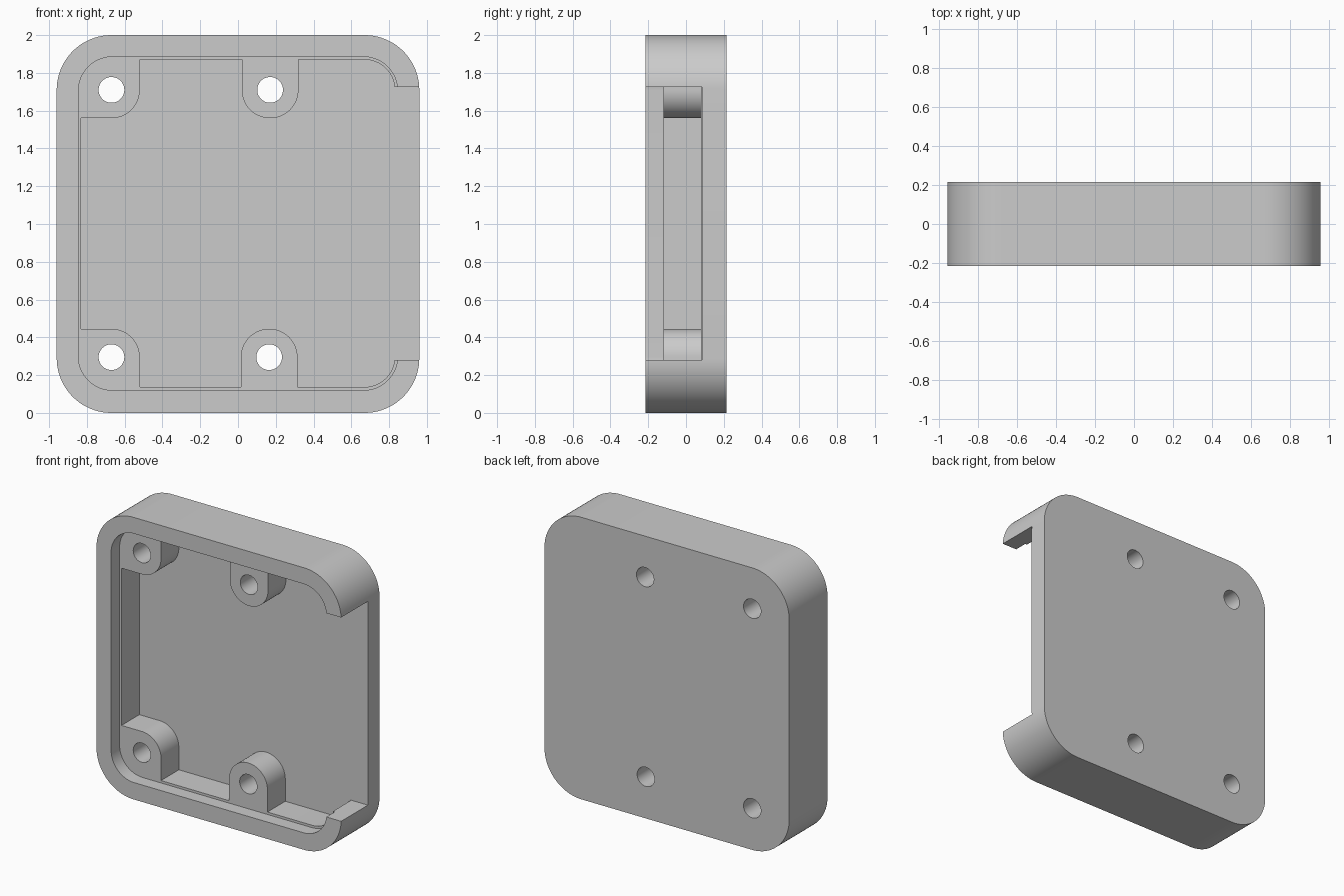
import bpy, bmesh, math
from mathutils import Vector

cube = bpy.data.objects.get("Cube")
if cube:
    bpy.data.objects.remove(cube, do_unlink=True)

grey = bpy.data.materials.new("light grey plastic")
grey.use_nodes = True
colour = (0.6, 0.6, 0.6, 1)
grey.diffuse_color = colour
grey.node_tree.nodes["Principled BSDF"].inputs["Base Color"].default_value = colour


def fillet(corners, steps=20):
    """Outline from (x, z, radius) right-angled corners."""
    pts = []
    for i, (x, z, r) in enumerate(corners):
        p = Vector((x, z))
        if not r:
            pts.append(p)
            continue
        a = (Vector(corners[i - 1][:2]) - p).normalized() * r
        b = (Vector(corners[(i + 1) % len(corners)][:2]) - p).normalized() * r
        centre = p + a + b
        for k in range(steps + 1):
            t = k / steps * math.pi / 2
            pts.append(centre - b * math.cos(t) - a * math.sin(t))
    # drop points that coincide where two arcs meet
    return [p for i, p in enumerate(pts) if (p - pts[i - 1]).length > 1e-4]


def prism(name, outline, front, back):
    """Outline in the x-z plane, extruded from front to back along y."""
    bm = bmesh.new()
    face = bm.faces.new([bm.verts.new((p.x, front, p.y)) for p in outline])
    ext = bmesh.ops.extrude_face_region(bm, geom=[face])["geom"]
    moved = [v for v in ext if isinstance(v, bmesh.types.BMVert)]
    bmesh.ops.translate(bm, verts=moved, vec=(0, back - front, 0))
    bmesh.ops.recalc_face_normals(bm, faces=bm.faces)
    mesh = bpy.data.meshes.new(name)
    bm.to_mesh(mesh)
    bm.free()
    mesh.materials.append(grey)
    obj = bpy.data.objects.new(name, mesh)
    bpy.context.collection.objects.link(obj)
    return obj


def box(x0, x1, z0, z1, r=0):
    return fillet([(x0, z0, r), (x1, z0, r), (x1, z1, r), (x0, z1, r)])


FRONT, LEDGE, FLOOR, BACK = -0.215, -0.12, 0.08, 0.215

# Rounded tray body
tray = prism("enclosure_tray", box(-0.96, 0.96, 0, 2, 0.29), FRONT, BACK)

# Shallow lid recess
cutters = [prism("lid_recess_cutter", box(-0.845, 0.845, 0.12, 1.885, 0.18), FRONT - 0.1, LEDGE)]

# Deep cavity, traced around the four screw posts
L, R, B, T = -0.83, 0.83, 0.137, 1.87
r = 0.15
cavity = [
    (L, 0.445, 0), (-0.52, 0.445, r), (-0.52, B, 0),
    (0.015, B, 0), (0.015, 0.445, r), (0.315, 0.445, r), (0.315, B, 0),
    (R, B, 0.16), (R, T, 0.16),
    (0.32, T, 0), (0.32, 1.56, r), (0.02, 1.56, r), (0.02, T, 0),
    (-0.52, T, 0), (-0.52, 1.56, r), (L, 1.56, 0)]
cutters.append(prism("cavity_cutter", fillet(cavity), LEDGE - 0.04, FLOOR))

# Open side, slightly deeper than the floor
cutters.append(prism("side_opening_cutter", box(0.825, 1.1, 0.28, 1.725), FRONT - 0.1, FLOOR + 0.005))

# Screw holes through the posts and back
h = 0.068
for x, z in ((-0.67, 1.71), (0.17, 1.71), (-0.67, 0.295), (0.165, 0.295)):
    cutters.append(prism("screw_hole_cutter", box(x - h, x + h, z - h, z + h, h), -0.3, 0.3))

for c in cutters:
    c.hide_render = True
    mod = tray.modifiers.new(c.name, "BOOLEAN")
    mod.operation = "DIFFERENCE"
    mod.solver = "EXACT"
    mod.object = c

# Apply the cuts and discard the cutters
bpy.context.view_layer.update()
result = bpy.data.meshes.new_from_object(tray.evaluated_get(bpy.context.evaluated_depsgraph_get()))
tray.modifiers.clear()
tray.data = result
for c in cutters:
    bpy.data.objects.remove(c, do_unlink=True)

bpy.ops.object.select_all(action="DESELECT")
tray.select_set(True)
bpy.context.view_layer.objects.active = tray
bpy.ops.object.shade_smooth_by_angle(angle=math.radians(30))
